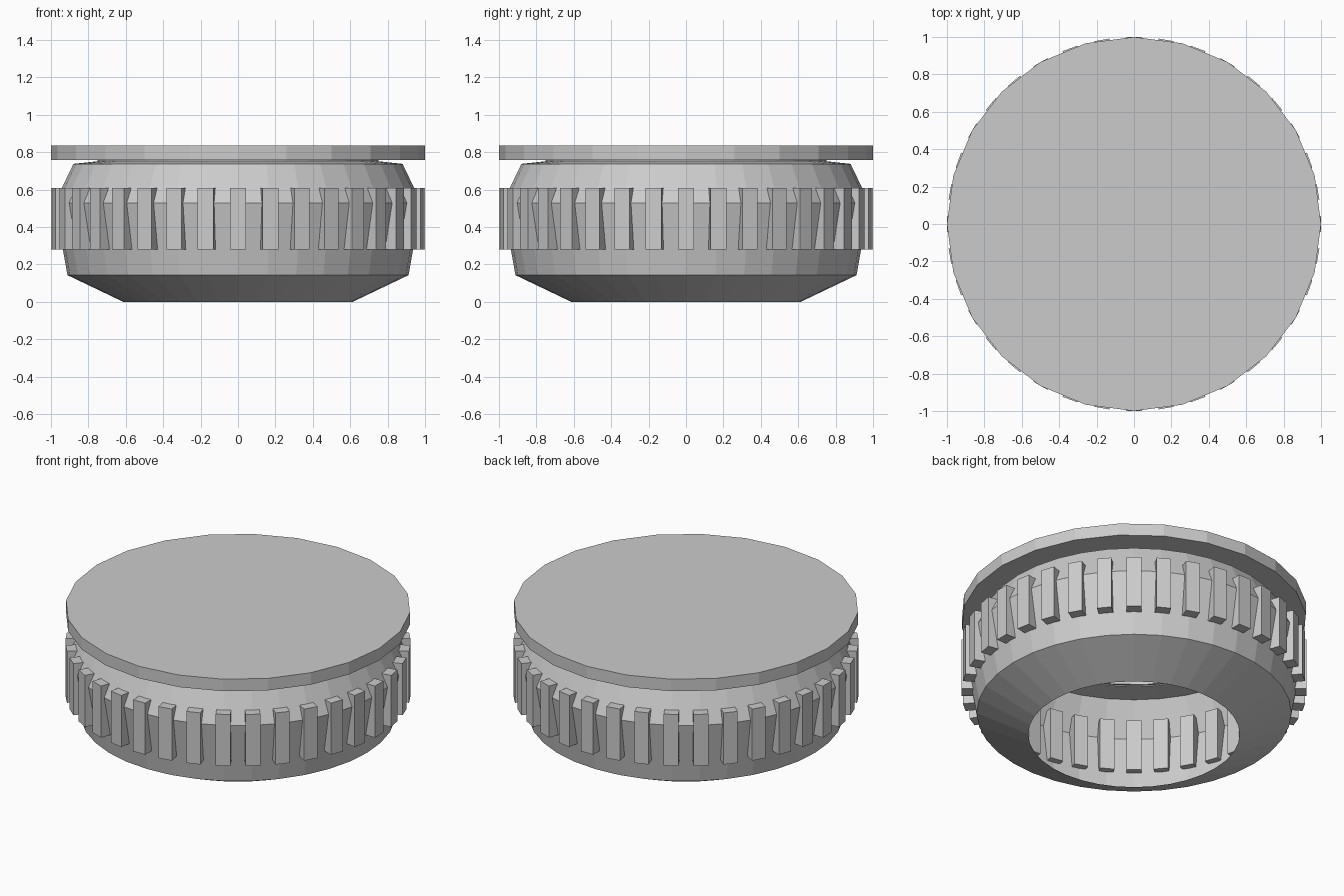
import bpy, bmesh
from math import sin, cos, pi
from mathutils import Matrix

if "Cube" in bpy.data.objects:
    bpy.data.objects.remove(bpy.data.objects["Cube"])


def finish(name, bm):
    bmesh.ops.recalc_face_normals(bm, faces=bm.faces)
    mesh = bpy.data.meshes.new(name)
    bm.to_mesh(mesh)
    bm.free()
    obj = bpy.data.objects.new(name, mesh)
    bpy.context.collection.objects.link(obj)
    return obj


def lathe(name, profile, sides, cap_top=False):
    """Turn (radius, z) points around the z axis, flat shaded."""
    bm = bmesh.new()
    rings = [[bm.verts.new((r * cos(2 * pi * i / sides), r * sin(2 * pi * i / sides), z))
              for i in range(sides)] for r, z in profile]
    for a, b in zip(rings, rings[1:]):
        for i in range(sides):
            j = (i + 1) % sides
            bm.faces.new((a[i], a[j], b[j], b[i]))
    if cap_top:
        bm.faces.new(rings[-1])
    return finish(name, bm)


# Hollow open-bottomed body shell with a short neck
lathe("body_shell", [(0.613, 0), (0.912, 0.143), (0.98, 0.53), (0.88, 0.738),
                     (0.75, 0.752), (0.75, 0.83)], 36)

# Top disc with an underside flange around the neck
lathe("top_disc", [(0.74, 0.758), (1.0, 0.758), (1.0, 0.835)], 24, cap_top=True)

# Ring of grip ribs passing through the body wall
RIBS, R_IN, R_OUT, Z0, Z1, WIDTH = 36, 0.895, 0.999, 0.28, 0.61, 0.085
bm = bmesh.new()
for k in range(RIBS):
    m = (Matrix.Rotation(2 * pi * k / RIBS, 4, 'Z')
         @ Matrix.Translation(((R_IN + R_OUT) / 2, 0, (Z0 + Z1) / 2))
         @ Matrix.Diagonal((R_OUT - R_IN, WIDTH, Z1 - Z0, 1)))
    bmesh.ops.create_cube(bm, size=1, matrix=m)
finish("grip_ribs", bm)
